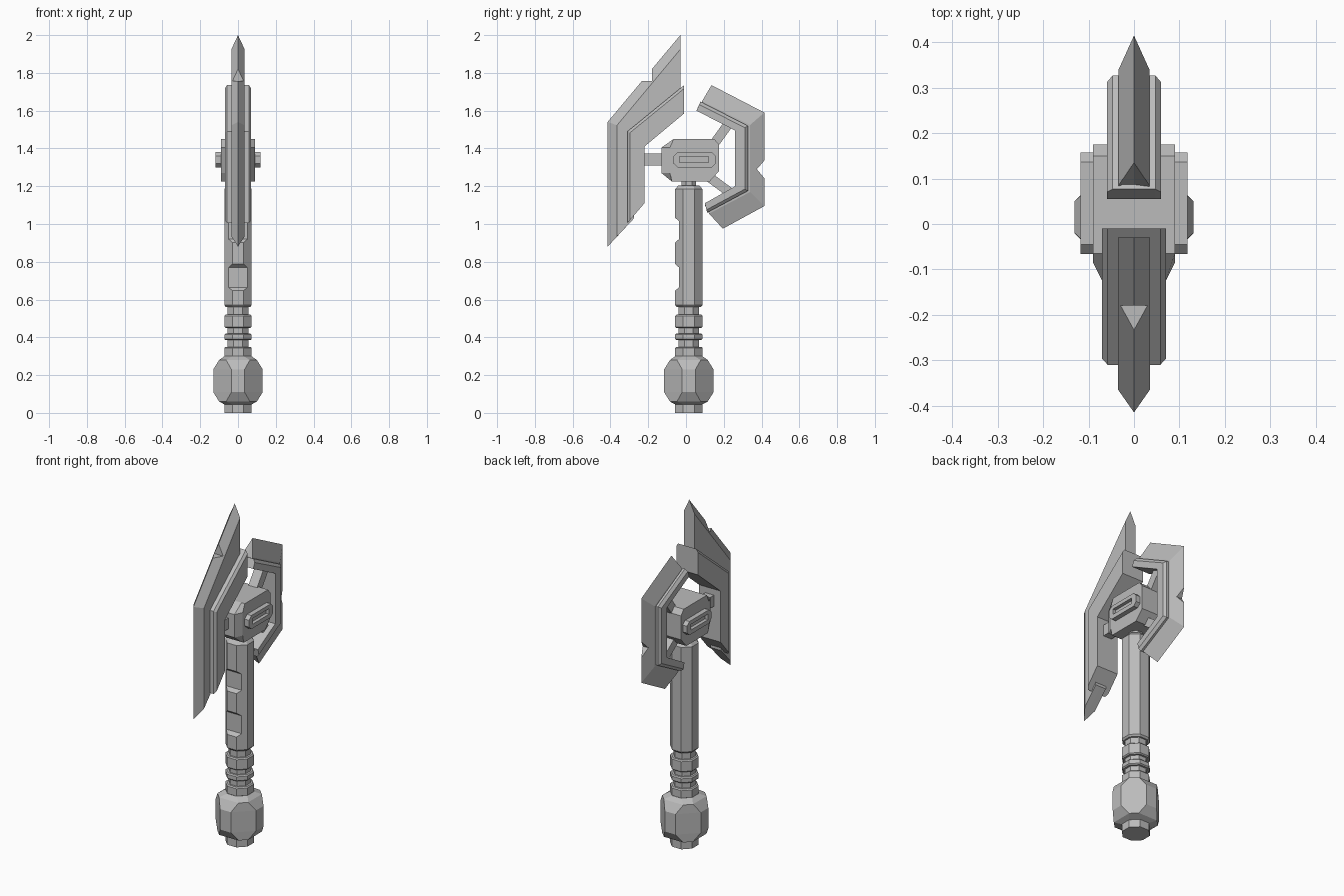
import bpy
import bmesh
from mathutils import Vector

cube = bpy.data.objects.get("Cube")
if cube:
    bpy.data.objects.remove(cube, do_unlink=True)

metal = bpy.data.materials.new("grey_metal")
metal.use_nodes = True
GREY = (0.5, 0.5, 0.5, 1)
metal.diffuse_color = GREY
metal.node_tree.nodes["Principled BSDF"].inputs["Base Color"].default_value = GREY


def loft(name, rings):
    """Skin matching closed rings and cap both ends."""
    bm = bmesh.new()
    loops = [[bm.verts.new(p) for p in ring] for ring in rings]
    n = len(rings[0])
    for low, high in zip(loops, loops[1:]):
        for i in range(n):
            j = (i + 1) % n
            bm.faces.new((low[i], low[j], high[j], high[i]))
    bm.faces.new(loops[0])
    bm.faces.new(loops[-1])
    bmesh.ops.recalc_face_normals(bm, faces=bm.faces)
    mesh = bpy.data.meshes.new(name)
    bm.to_mesh(mesh)
    bm.free()
    mesh.materials.append(metal)
    obj = bpy.data.objects.new(name, mesh)
    bpy.context.scene.collection.objects.link(obj)
    return obj


def slab(name, *layers):
    """Plate symmetric about x = 0; layers are (half width, yz outline), inside out."""
    left = [[(x, y, z) for y, z in outline] for x, outline in layers]
    right = [[(-x, y, z) for y, z in outline] for x, outline in reversed(layers) if x > 0]
    return loft(name, right + left)


def block(name, x0, x1, outline):
    return loft(name, [[(x, y, z) for y, z in outline] for x in (x0, x1)])


def turned(name, profile, cy=0.015):
    """Eight-sided column; profile rows are (height, radius, half facet)."""
    rings = []
    for z, b, a in profile:
        plan = [(a, -b), (b, -a), (b, a), (a, b), (-a, b), (-b, a), (-b, -a), (-a, -b)]
        rings.append([(x, y + cy, z) for x, y in plan])
    return loft(name, rings)


def cut(target, cutter):
    """Subtract the cutter, bake the result, and drop the cutter."""
    cutter.hide_render = True
    mod = target.modifiers.new("cut", "BOOLEAN")
    mod.operation = "DIFFERENCE"
    mod.solver = "EXACT"
    mod.object = cutter
    bpy.context.view_layer.update()
    deps = bpy.context.evaluated_depsgraph_get()
    baked = bpy.data.meshes.new_from_object(target.evaluated_get(deps))
    target.modifiers.clear()
    target.data = baked
    bpy.data.objects.remove(cutter, do_unlink=True)


def rect(y0, y1, z0, z1):
    return [(y0, z0), (y1, z0), (y1, z1), (y0, z1)]


# Pommel with four broad diagonal panels
R, A = 0.072, 0.03
turned("pommel", [(0, R, A), (0.045, R, A), (0.06, 0.1, 0.063), (0.11, 0.131, 0.035),
                  (0.23, 0.131, 0.035), (0.28, 0.1, 0.063), (0.3, R, A)])

# Grip core and rings
turned("grip_core", [(0.29, 0.055, 0.023), (0.58, 0.055, 0.023)])
for i, (z0, z1) in enumerate([(0.295, 0.35), (0.385, 0.42), (0.45, 0.52)]):
    c = 0.006
    turned(f"grip_ring_{i + 1}", [(z0, R - c, A - 0.003), (z0 + c, R, A),
                                  (z1 - c, R, A), (z1, R - c, A - 0.003)])

# Shaft with two notches on its front
shaft = turned("shaft", [(0.56, 0.064, 0.026), (0.57, R, A), (1.185, R, A), (1.205, 0.055, 0.023)])
for z0, z1 in ((0.65, 0.785), (0.905, 1.03)):
    cut(shaft, block("notch_cutter", -0.2, 0.2,
                     [(-0.1, z0 - 0.04), (-0.037, z0 + 0.015), (-0.037, z1 - 0.015), (-0.1, z1 + 0.04)]))
turned("shaft_neck", [(1.19, 0.038, 0.016), (1.25, 0.038, 0.016)])

# Head block, narrowed at its front
head = [(-0.065, 1.45), (0.15, 1.45), (0.175, 1.42), (0.175, 1.28),
        (0.125, 1.225), (-0.075, 1.225), (-0.13, 1.27), (-0.13, 1.405)]
slab("head_block", (0.068, head), (0.09, [(max(y, -0.085), z) for y, z in head]))

# Slotted boss through the head
boss = slab("head_boss", (0.118, [(-0.045, 1.38), (0.137, 1.38), (0.158, 1.36), (0.158, 1.32),
                                  (0.137, 1.3), (-0.045, 1.3), (-0.066, 1.32), (-0.066, 1.36)]))
for side in (-1, 1):
    cut(boss, block("slot_cutter", side * 0.098, side * 0.2, rect(-0.035, 0.12, 1.325, 1.358)))

# Front blade: sharp plate with a stepped notch
inner = [(-0.03, 1.65), (-0.275, 1.45), (-0.275, 1.03)]
edge = slab("front_blade_edge",
            (0, [(-0.415, 0.88), (-0.415, 1.54), (-0.03, 2.0)] + inner),
            (0.035, [(-0.365, 0.934), (-0.365, 1.523), (-0.03, 1.925)] + inner))
cut(edge, block("step_cutter", -0.2, 0.2, rect(-0.35, -0.18, 1.757, 1.95)))

# Front blade: thick backing with a chamfered rim
inner = [(-0.01, 1.585), (-0.22, 1.41), (-0.22, 1.11)]
rim = [(-0.31, 1.005), (-0.31, 1.49), (-0.01, 1.735)]
slab("front_blade_body", (0.058, rim + inner),
     (0.07, [(-0.297, 1.02), (-0.297, 1.483), (-0.01, 1.717)] + inner))

# Back blade: sharp plate with a V notch
inner = [(0.1, 1.1), (0.29, 1.2), (0.29, 1.495), (0.07, 1.61)]
edge = slab("back_blade_edge",
            (0, [(0.135, 1.735), (0.415, 1.59), (0.415, 1.095), (0.195, 0.975)] + inner),
            (0.034, [(0.085, 1.65), (0.34, 1.525), (0.34, 1.17), (0.122, 1.055)] + inner))
cut(edge, block("vee_cutter", -0.2, 0.2, [(0.375, 1.29), (0.425, 1.23), (0.425, 1.348)]))

# Back blade: thick backing with a chamfered rim
inner = [(0.1, 1.11), (0.26, 1.2), (0.26, 1.495), (0.055, 1.6)]
slab("back_blade_body",
     (0.047, [(0.077, 1.648), (0.327, 1.52), (0.327, 1.175), (0.112, 1.06)] + inner),
     (0.06, [(0.07, 1.632), (0.312, 1.51), (0.312, 1.185), (0.108, 1.075)] + inner))

# Struts from the head to both blades
def strut(name, start, end, width):
    a, b = Vector(start), Vector(end)
    d = (b - a).normalized()
    side = Vector((-d.y, d.x)) * width / 2
    slab(name, (0.028, [tuple(p) for p in (a + side, b + side, b - side, a - side)]))


strut("front_strut", (-0.08, 1.342), (-0.25, 1.342), 0.065)
strut("upper_back_strut", (0.12, 1.385), (0.225, 1.53), 0.05)
strut("lower_back_strut", (0.1, 1.265), (0.235, 1.165), 0.05)
